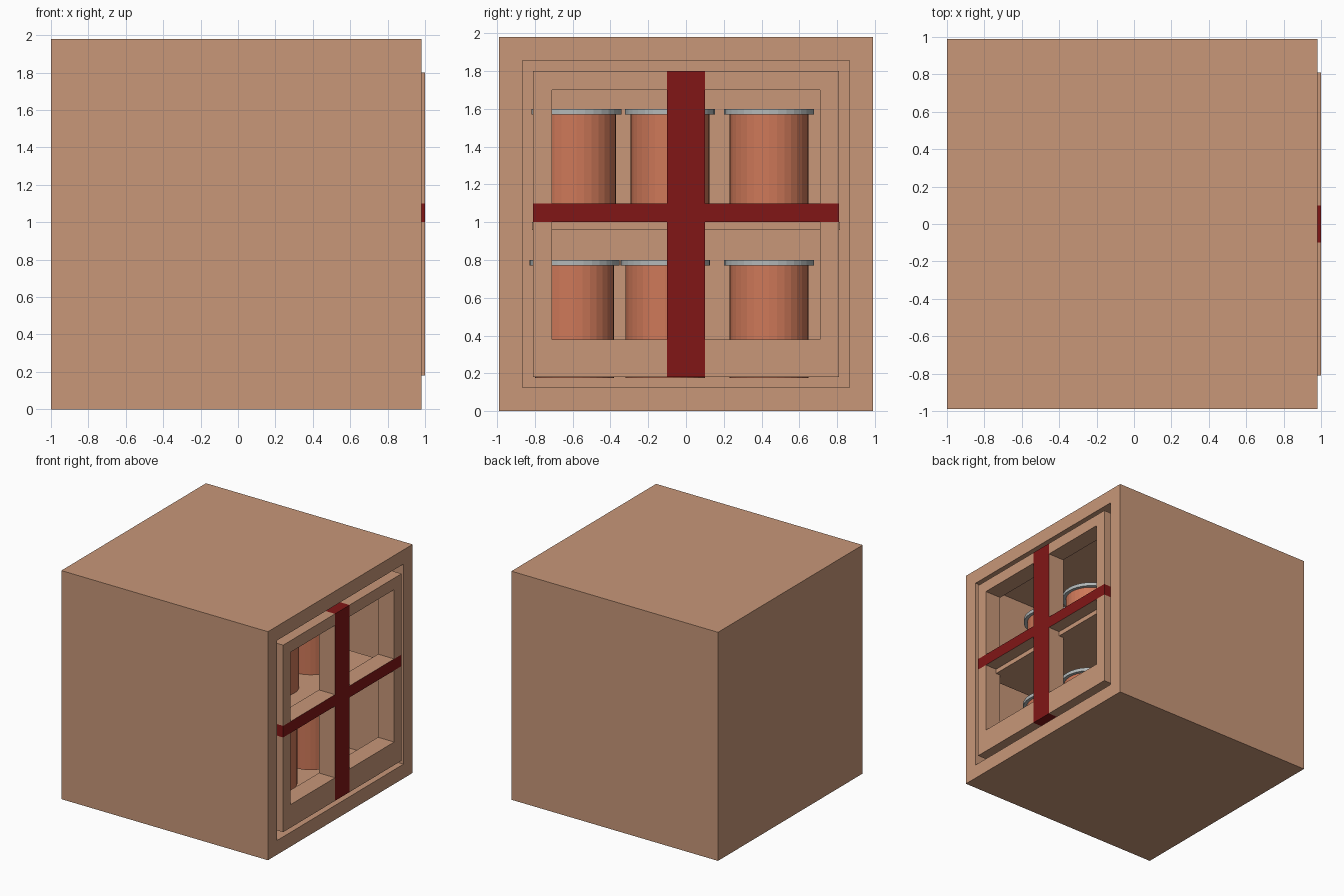
import bpy, bmesh
from mathutils import Vector

if "Cube" in bpy.data.objects:
    bpy.data.objects.remove(bpy.data.objects["Cube"])


def material(name, rgb):
    m = bpy.data.materials.new(name)
    m.diffuse_color = (*rgb, 1)
    m.use_nodes = True
    m.node_tree.nodes["Principled BSDF"].inputs["Base Color"].default_value = m.diffuse_color
    return m


WOOD = material("wood", (0.58, 0.31, 0.19))
RED = material("red_trim", (0.22, 0.008, 0.008))
CLAY = material("clay", (0.62, 0.19, 0.10))
METAL = material("metal", (0.45, 0.48, 0.48))


def finish(name, bm, *mats):
    bmesh.ops.recalc_face_normals(bm, faces=bm.faces)
    mesh = bpy.data.meshes.new(name)
    bm.to_mesh(mesh)
    bm.free()
    for m in mats:
        mesh.materials.append(m)
    ob = bpy.data.objects.new(name, mesh)
    bpy.context.collection.objects.link(ob)
    return ob


def box(bm, lo, hi):
    lo, hi = Vector(lo), Vector(hi)
    verts = bmesh.ops.create_cube(bm, size=1)["verts"]
    for v in verts:
        v.co = Vector(a * b for a, b in zip(v.co, hi - lo)) + (lo + hi) / 2


# Cabinet body: a block with its +x face inset and pushed inward
bm = bmesh.new()
box(bm, (-1, -0.99, 0), (0.98, 0.99, 1.98))
bm.normal_update()
front = [f for f in bm.faces if f.normal.x > 0.9]
bmesh.ops.inset_region(bm, faces=front, thickness=0.175)
hollow = bmesh.ops.extrude_face_region(bm, geom=front)["geom"]
bmesh.ops.translate(bm, vec=(-1.8, 0, 0),
                    verts=[g for g in hollow if isinstance(g, bmesh.types.BMVert)])
bmesh.ops.delete(bm, geom=[f for f in front if f.is_valid], context='FACES_ONLY')
finish("cabinet_body", bm, WOOD)

# Shelf
bm = bmesh.new()
box(bm, (-0.82, -0.815, 0.96), (0.89, 0.815, 1.0))
finish("shelf", bm, WOOD)

# Door: a grid of cells with four panes left open, given depth
ys = [-0.81, -0.71, -0.1, 0.1, 0.71, 0.81]
zs = [0.18, 0.38, 1.0, 1.1, 1.7, 1.8]
bm = bmesh.new()
grid = [[bm.verts.new((1.0, y, z)) for z in zs] for y in ys]
for i in range(5):
    for j in range(5):
        if i in (1, 3) and j in (1, 3):
            continue
        bm.faces.new((grid[i][j], grid[i + 1][j], grid[i + 1][j + 1], grid[i][j + 1]))
back = bmesh.ops.extrude_face_region(bm, geom=bm.faces[:])["geom"]
bmesh.ops.translate(bm, vec=(-0.155, 0, 0),
                    verts=[g for g in back if isinstance(g, bmesh.types.BMVert)])
# Red trim on the front of the cross and on its outer ends
for f in bm.faces:
    c = f.calc_center_median()
    in_cross = abs(c.y) < 0.09 or 1.01 < c.z < 1.09
    outer_end = abs(c.y) > 0.8 or c.z < 0.19 or c.z > 1.79
    if in_cross and (c.x > 0.99 or (outer_end and c.x > 0.9)):
        f.material_index = 1
finish("door_frame", bm, WOOD, RED)


# Jars with lids on both levels
def cylinder(name, x, y, r, z0, z1, mat):
    bm = bmesh.new()
    bmesh.ops.create_cone(bm, cap_ends=True, segments=32, radius1=r, radius2=r, depth=z1 - z0)
    bmesh.ops.translate(bm, vec=(x, y, (z0 + z1) / 2), verts=bm.verts)
    finish(name, bm, mat)


for level, bottom, top, centres in (("lower", 0.175, 0.8, (-0.59, -0.11, 0.44)),
                                    ("upper", 1.0, 1.6, (-0.58, -0.085, 0.44))):
    for n, y in enumerate(centres, 1):
        cylinder(f"{level}_jar_{n}", 0.39, y, 0.21, bottom, top - 0.03, CLAY)
        cylinder(f"{level}_lid_{n}", 0.39, y, 0.238, top - 0.03, top, METAL)
